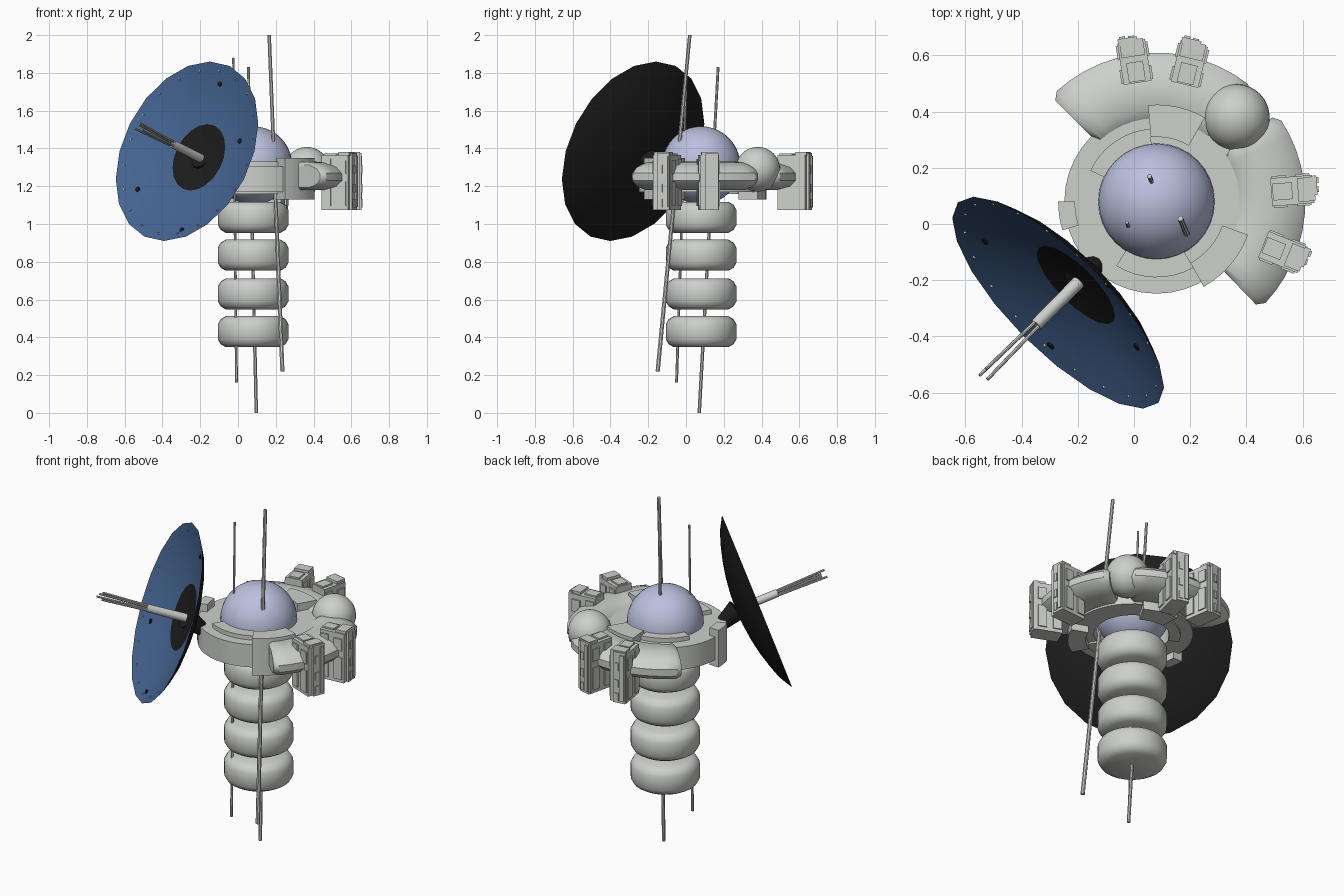
import bpy, bmesh, math
from mathutils import Vector, Matrix

if "Cube" in bpy.data.objects:
    bpy.data.objects.remove(bpy.data.objects["Cube"])

CX, CY = 0.08, 0.08            # vertical axis of the hull


def mat(name, r, g, b):
    m = bpy.data.materials.new(name)
    m.diffuse_color = (r, g, b, 1)
    m.use_nodes = True
    m.node_tree.nodes["Principled BSDF"].inputs["Base Color"].default_value = m.diffuse_color
    return m


HULL = mat("pale_grey", 0.61, 0.63, 0.60)
LILAC = mat("lilac", 0.50, 0.53, 0.73)
BLUE = mat("dish_blue", 0.06, 0.13, 0.29)
BLACK = mat("black", 0.012, 0.012, 0.012)


def finish(bm, name, mats, matrix=None, smooth=True, angle=35):
    bmesh.ops.remove_doubles(bm, verts=bm.verts, dist=1e-5)
    bmesh.ops.recalc_face_normals(bm, faces=bm.faces)
    me = bpy.data.meshes.new(name)
    if matrix:
        bm.transform(matrix)
    bm.to_mesh(me)
    bm.free()
    ob = bpy.data.objects.new(name, me)
    for m in mats:
        me.materials.append(m)
    bpy.context.collection.objects.link(ob)
    if smooth:
        bpy.ops.object.select_all(action='DESELECT')
        ob.select_set(True)
        bpy.context.view_layer.objects.active = ob
        bpy.ops.object.shade_smooth_by_angle(angle=math.radians(angle))
    return ob


def sweep(profile, a0, a1, steps, taper=0.0):
    """Revolve a closed (r, z) profile; a partial sweep gets (tapered) end caps."""
    bm = bmesh.new()
    full = abs(a1 - a0) >= 359.9
    n = len(profile)
    mr = sum(p[0] for p in profile) / n
    mz = sum(p[1] for p in profile) / n
    angs = [a0 + (a1 - a0) * i / steps for i in range(steps if full else steps + 1)]
    rows = [(a, 1.0) for a in angs]
    if taper:
        rows = [(a0 - 3, 1 - taper)] + rows + [(a1 + 3, 1 - taper)]
    rings = []
    for a, s in rows:
        c, d = math.cos(math.radians(a)), math.sin(math.radians(a))
        ring = []
        for r, z in profile:
            rr, zz = mr + (r - mr) * s, mz + (z - mz) * s
            ring.append(bm.verts.new((rr * c, rr * d, zz)))
        rings.append(ring)
    for i in range(len(rings) if full else len(rings) - 1):
        A, B = rings[i], rings[(i + 1) % len(rings)]
        for j in range(n):
            k = (j + 1) % n
            if profile[j][0] == 0 and profile[k][0] == 0:
                continue
            bm.faces.new((A[j], A[k], B[k], B[j]))
    if not full:
        bm.faces.new(rings[0])
        bm.faces.new(rings[-1])
    bmesh.ops.dissolve_degenerate(bm, edges=bm.edges, dist=1e-6)
    return bm


def rod(name, p, q, r1, r2, m, sides=12):
    p, q = Vector(p), Vector(q)
    bm = bmesh.new()
    bmesh.ops.create_cone(bm, cap_ends=True, segments=sides, radius1=r1, radius2=r2,
                          depth=(q - p).length)
    M = Matrix.Translation((p + q) / 2) @ (q - p).to_track_quat('Z', 'Y').to_matrix().to_4x4()
    return finish(bm, name, [m], M)


def ball(name, c, r, m):
    bm = bmesh.new()
    bmesh.ops.create_uvsphere(bm, u_segments=32, v_segments=20, radius=r)
    return finish(bm, name, [m], Matrix.Translation(c), angle=60)


def add_box(bm, c, s):
    bmesh.ops.create_cube(bm, size=1, matrix=Matrix.Translation(c) @ Matrix.Diagonal((*s, 1)))


AXIS = Matrix.Translation((CX, CY, 0))

# Stack of four flattened hull modules
for i, z in enumerate((0.43, 0.63, 0.835, 1.035)):
    prof = [(0, z - .082), (.145, z - .082), (.172, z - .066), (.187, z - .04),
            (.187, z + .04), (.172, z + .066), (.145, z + .082), (0, z + .082)]
    finish(sweep(prof, 0, 360, 24), f"hull_module_{i + 1}", [HULL], AXIS, angle=55)

# Domed core and side tank
ball("core_sphere", (CX, CY, 1.31), 0.207, LILAC)
ball("side_tank", (0.365, 0.38, 1.29), 0.118, HULL)


# Collar ring with raised clamps
def block(name, r0, r1, z0, z1, a0, a1, steps):
    finish(sweep([(r0, z0), (r1, z0), (r1, z1), (r0, z1)], a0, a1, steps), name, [HULL], AXIS)


block("collar_ring", .205, .328, 1.17, 1.305, 0, 360, 40)
block("clamp_back", .23, .345, 1.13, 1.35, 60, 95, 6)
block("clamp_right", .25, .347, 1.13, 1.35, -61, -20, 6)
block("clamp_left", .29, .35, 1.13, 1.35, 180, 197, 4)
block("front_plate", .2, .27, 1.16, 1.33, -122, -61, 8)
block("back_plate", .2, .26, 1.16, 1.33, 95, 155, 8)

# Two curved wing housings
wing = [(.29, 1.2), (.29, 1.3), (.33, 1.33), (.43, 1.325), (.50, 1.3),
        (.53, 1.27), (.53, 1.23), (.50, 1.2), (.43, 1.18), (.33, 1.18)]
finish(sweep(wing, 52, 132, 12, .18), "wing_back", [HULL], AXIS, angle=40)
finish(sweep(wing, -43, 33, 12, .18), "wing_right", [HULL], AXIS, angle=40)

# Four equipment pods on the wings
for i, (ang, r) in enumerate(((99, .503), (76.5, .503), (4.6, .485), (-21.8, .485))):
    bm = bmesh.new()
    add_box(bm, (0, 0, 1.22), (.15, .10, .29))                # core
    add_box(bm, (.078, .012, 1.225), (.022, .07, .30))        # outer face slab
    add_box(bm, (.05, 0, 1.37), (.06, .085, .02))             # stepped cap
    add_box(bm, (-.035, 0, 1.366), (.07, .06, .016))
    add_box(bm, (.09, .03, 1.225), (.012, .022, .27))         # vertical rib
    for z in (1.11, 1.19, 1.29):
        add_box(bm, (.09, -.002, z), (.008, .022, .045))      # face hatches
    for s in (-1, 1):
        add_box(bm, (-.045, s * .052, 1.22), (.05, .01, .25))  # side panels
        add_box(bm, (.04, s * .052, 1.16), (.05, .01, .13))
        add_box(bm, (.04, s * .052, 1.30), (.05, .01, .07))
    M = AXIS @ Matrix.Rotation(math.radians(ang), 4, 'Z') @ Matrix.Translation((r, 0, 0))
    finish(bm, f"pod_{i + 1}", [HULL], M, smooth=False)

# Long antennas running through the hull
rod("antenna_left", (-.008, -.05, .16), (-.025, .005, 1.88), .008, .006, HULL, 8)
rod("antenna_back", (.097, .07, 0), (.055, .17, 1.83), .010, .008, HULL, 8)
rod("antenna_right", (.235, -.15, .22), (.165, .02, 2.0), .012, .010, HULL, 8)

# Dish: blue bowl, black hub and black back
N = Vector((-.665, -.665, .34)).normalized()
RIM, R, DEPTH = Vector((-.27, -.28, 1.385)), .505, .11
DISH = Matrix((Vector((.707, -.707, 0)).normalized(),
               N.cross(Vector((.707, -.707, 0)).normalized()), N)).transposed().to_4x4()
DISH.translation = RIM


def bowl(r):
    return DEPTH * ((r / R) ** 2 - 1)


radii = (0, .09, .187, .27, .35, .43, R)
front = [(r, bowl(r)) for r in radii]
back = [(r, bowl(r) - .012) for r in reversed(radii[:-1])]
bm = sweep(front + back, 0, 360, 20)
bmesh.ops.recalc_face_normals(bm, faces=bm.faces)
for f in bm.faces:
    c = f.calc_center_median()
    is_front = f.normal.z > 0
    f.material_index = 0 if is_front and c.xy.length > .187 * .97 else 1
finish(bm, "dish", [BLUE, BLACK], DISH)

# Feed horn with thin probes
base = RIM - N * DEPTH
rod("feed_tube", base - N * .01, base + N * .23, .024, .022, HULL, 16)
for i in range(4):
    a = math.radians(45 + 90 * i)
    off = DISH.to_3x3() @ Vector((math.cos(a), math.sin(a), 0))
    rod(f"feed_probe_{i + 1}", base + N * .2 + off * .013,
        base + N * (.51 - .025 * (i % 2)) + off * .021, .007, .006, HULL, 8)

# Bracket joining dish and collar
rod("dish_bracket", (-.13, -.13, 1.26), base - N * .004, .035, .06, BLACK, 12)

# Small bolts and rim lights on the bowl
bm = bmesh.new()
for a, b in ((-.34, -.2), (.078, .394), (.09, -.436), (.31, .08)):
    bmesh.ops.create_cone(bm, cap_ends=True, segments=8, radius1=.014, radius2=.014, depth=.008,
                          matrix=Matrix.Translation((a, b, bowl(math.hypot(a, b)) + .003)))
finish(bm, "dish_bolts", [BLACK], DISH, smooth=False)
bm = bmesh.new()
for i in range(20):
    t = math.radians(18 * i + 9)
    add_box(bm, (.462 * math.cos(t), .462 * math.sin(t), bowl(.462) + .004), (.008, .008, .008))
finish(bm, "rim_lights", [HULL], DISH, smooth=False)
